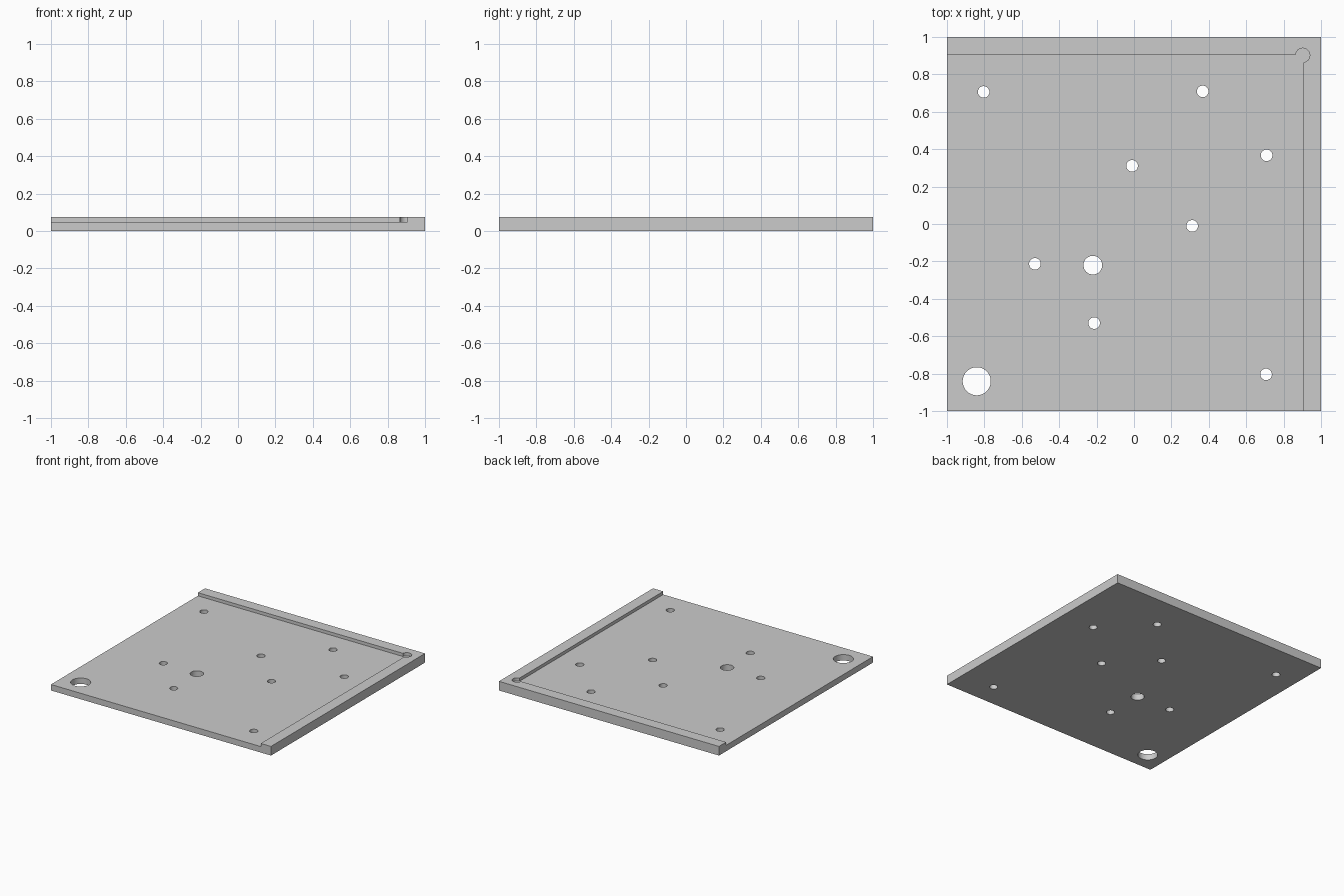
import bpy
import bmesh
from math import cos, sin, radians, tau

cube = bpy.data.objects.get("Cube")
if cube:
    bpy.data.objects.remove(cube, do_unlink=True)

THICK, FLOOR, LIP = 0.075, 0.049, 0.907

grey = bpy.data.materials.new("plain grey")
grey.use_nodes = True
grey.diffuse_color = (0.6, 0.6, 0.6, 1)
grey.node_tree.nodes["Principled BSDF"].inputs["Base Color"].default_value = (0.6, 0.6, 0.6, 1)


def arc(x, y, r, start=0.0, sweep=tau, n=48):
    return [(x + r * cos(start + sweep * i / n), y + r * sin(start + sweep * i / n))
            for i in range(n)]


def prisms(name, outlines, z0, z1):
    """One object made of upright prisms, one for each outline."""
    bm = bmesh.new()
    for outline in outlines:
        face = bm.faces.new([bm.verts.new((x, y, z0)) for x, y in outline])
        top = bmesh.ops.extrude_face_region(bm, geom=[face])["geom"]
        verts = [v for v in top if isinstance(v, bmesh.types.BMVert)]
        bmesh.ops.translate(bm, verts=verts, vec=(0, 0, z1 - z0))
    bmesh.ops.recalc_face_normals(bm, faces=bm.faces[:])
    mesh = bpy.data.meshes.new(name)
    bm.to_mesh(mesh)
    bm.free()
    mesh.materials.append(grey)
    obj = bpy.data.objects.new(name, mesh)
    bpy.context.collection.objects.link(obj)
    return obj


# Square slab
plate = prisms("plate", [[(-1, -1), (1, -1), (1, 1), (-1, 1)]], 0, THICK)

# Recess that leaves two raised lips, with a round relief in their corner
relief = arc(0.902, 0.902, 0.038, radians(-82), radians(254), 36)
recess = prisms("recess_cutter",
                [[(-1.2, -1.2), (LIP, -1.2), *relief, (LIP - 0.042, LIP), (-1.2, LIP)]],
                FLOOR, 0.2)

# Through holes, laid out symmetrically about the diagonal
outlines = [arc(-0.22, -0.22, 0.05), arc(-0.841, -0.841, 0.075)]
for a, b in [(0.706, -0.804), (0.367, 0.709), (0.311, -0.01), (-0.53, -0.213)]:
    outlines += [arc(a, b, 0.031), arc(b, a, 0.031)]
holes = prisms("hole_cutter", outlines, -0.1, 0.2)

for cutter in (recess, holes):
    cut = plate.modifiers.new(cutter.name, "BOOLEAN")
    cut.operation = "DIFFERENCE"
    cut.solver = "EXACT"
    cut.object = cutter

# Apply the cuts, drop the cutters and smooth the hole walls
bpy.ops.object.select_all(action="DESELECT")
plate.select_set(True)
bpy.context.view_layer.objects.active = plate
for name in [m.name for m in plate.modifiers]:
    bpy.ops.object.modifier_apply(modifier=name)
for cutter in (recess, holes):
    bpy.data.objects.remove(cutter, do_unlink=True)
bpy.ops.object.shade_smooth_by_angle(angle=radians(30))
